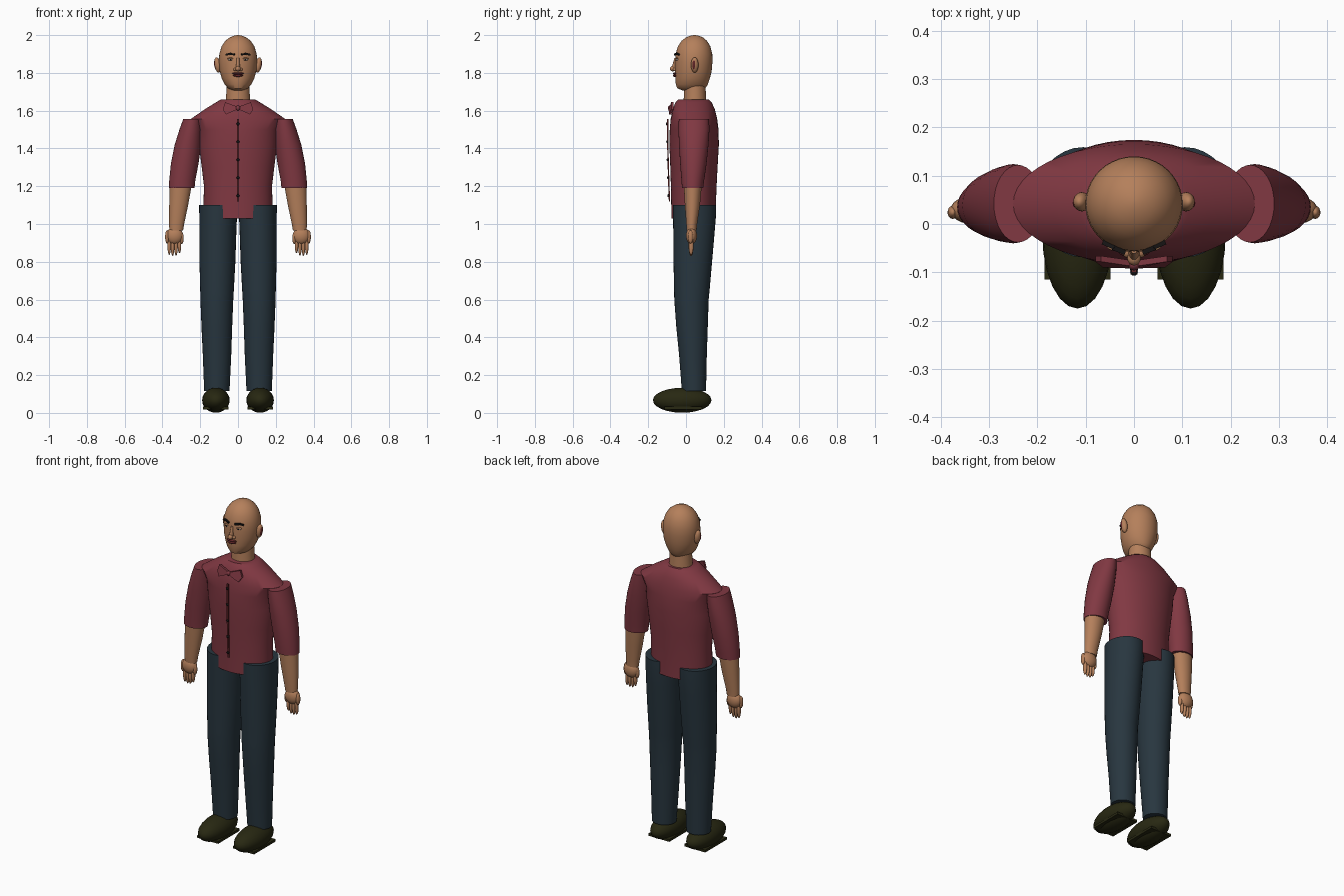
import bpy, bmesh, math
from mathutils import Matrix, Vector


def material(name, rgb):
    m = bpy.data.materials.new(name)
    m.diffuse_color = (*rgb, 1)
    return m


SKIN = material("skin", (0.46, 0.215, 0.105))
SHIRT = material("shirt red", (0.22, 0.04, 0.055))
TROUSERS = material("trouser blue", (0.021, 0.037, 0.050))
SHOE = material("shoe olive", (0.021, 0.021, 0.006))
BLACK = material("black", (0.008, 0.007, 0.007))
LIPS = material("lip red", (0.13, 0.02, 0.022))
WHITE = material("eye white", (0.6, 0.55, 0.5))


def finish(name, bm, mat, angle=40):
    bmesh.ops.recalc_face_normals(bm, faces=bm.faces)
    me = bpy.data.meshes.new(name)
    bm.to_mesh(me)
    bm.free()
    me.materials.append(mat)
    for p in me.polygons:
        p.use_smooth = True
    me.set_sharp_from_angle(angle=math.radians(angle))
    ob = bpy.data.objects.new(name, me)
    bpy.context.collection.objects.link(ob)
    return ob


def loft(name, rings, mat, n=32, side=1):
    """Closed tube through elliptical rings (z, cx, cy, rx, ry)."""
    bm = bmesh.new()
    loops = []
    for z, cx, cy, rx, ry in rings:
        loops.append([bm.verts.new((side * cx + rx * math.cos(t), cy + ry * math.sin(t), z))
                      for t in (2 * math.pi * i / n for i in range(n))])
    for a, b in zip(loops, loops[1:]):
        for i in range(n):
            j = (i + 1) % n
            bm.faces.new((a[i], a[j], b[j], b[i]))
    bm.faces.new(loops[0])
    bm.faces.new(loops[-1])
    return finish(name, bm, mat)


def ball(name, centre, radii, mat, seg=24, rot=None):
    bm = bmesh.new()
    bmesh.ops.create_uvsphere(bm, u_segments=seg, v_segments=seg // 2, radius=1)
    m = Matrix.Translation(centre) @ (rot or Matrix()) @ Matrix.Diagonal((*radii, 1))
    bmesh.ops.transform(bm, matrix=m, verts=bm.verts)
    return finish(name, bm, mat, 60)


def box(name, centre, size, mat, rot=None):
    bm = bmesh.new()
    bmesh.ops.create_cube(bm, size=1)
    m = Matrix.Translation(centre) @ (rot or Matrix()) @ Matrix.Diagonal((*size, 1))
    bmesh.ops.transform(bm, matrix=m, verts=bm.verts)
    return finish(name, bm, mat)


def prism(name, points, thick, mat):
    """Thin plate from a 3D outline, pushed back along y."""
    bm = bmesh.new()
    f = bm.faces.new([bm.verts.new(p) for p in points])
    r = bmesh.ops.extrude_face_region(bm, geom=[f])
    bmesh.ops.translate(bm, vec=(0, thick, 0),
                        verts=[v for v in r["geom"] if isinstance(v, bmesh.types.BMVert)])
    return finish(name, bm, mat)


# shirt body, with overhanging shoulder edge
loft("shirt_body", [
    (1.03, 0, .040, .175, .118), (1.10, 0, .040, .183, .118), (1.20, 0, .041, .180, .121),
    (1.30, 0, .042, .192, .125), (1.42, 0, .043, .207, .131), (1.50, 0, .043, .214, .129),
    (1.556, 0, .042, .250, .123), (1.61, 0, .041, .172, .111), (1.645, 0, .040, .115, .095),
    (1.66, 0, .040, .090, .080)], SHIRT, 48)

# neck and head
loft("neck", [(1.64, 0, .047, .066, .060), (1.69, 0, .047, .062, .058),
              (1.76, 0, .047, .060, .056)], SKIN)
head = [(1.708, .030, .035, .050), (1.718, .028, .052, .074), (1.74, .031, .071, .085),
        (1.77, .035, .086, .091), (1.81, .039, .097, .097), (1.86, .041, .101, .099),
        (1.90, .042, .099, .097), (1.94, .043, .087, .086), (1.97, .044, .067, .067),
        (1.989, .045, .042, .043), (1.998, .045, .017, .018), (2.0, .045, .004, .004)]
loft("head", [(z, 0, cy, rx, ry) for z, cy, rx, ry in head], SKIN, 40)

# nose and mouth
loft("nose_bridge", [(1.812, 0, -.060, .013, .020), (1.835, 0, -.060, .010, .014),
                     (1.88, 0, -.053, .007, .008)], SKIN, 16)
ball("nose_tip", (0, -.071, 1.822), (.014, .015, .014), SKIN, 16)
ball("upper_lip", (0, -.058, 1.797), (.032, .011, .006), LIPS, 16)
ball("lower_lip", (0, -.058, 1.786), (.027, .012, .007), LIPS, 16)

for s, tag in ((-1, "left"), (1, "right")):
    # face details
    ball("nostril_" + tag, (s * .014, -.058, 1.818), (.010, .012, .009), SKIN, 12)
    ball("eye_" + tag, (s * .038, -.046, 1.870), (.014, .008, .006), WHITE, 16)
    ball("pupil_" + tag, (s * .038, -.052, 1.870), (.005, .004, .005), BLACK, 12)
    ball("upper_eyelid_" + tag, (s * .038, -.047, 1.876), (.018, .009, .005), SKIN, 12)
    for k, (x, y, z, tilt) in enumerate(((.031, -.054, 1.899, -.15), (.052, -.043, 1.899, .25))):
        rot = Matrix.Rotation(s * .4, 4, 'Z') @ Matrix.Rotation(s * tilt, 4, 'Y')
        box(f"eyebrow_{tag}_{k}", (s * x, y, z), (.027, .010, .009), BLACK, rot)
    # ears with a dark inner fold
    ball("ear_" + tag, (s * .108, .046, 1.842), (.017, .020, .041), SKIN, 20,
         Matrix.Rotation(s * .15, 4, 'Y'))
    ball("ear_fold_" + tag, (s * .119, .043, 1.842), (.007, .010, .026), LIPS, 16,
         Matrix.Rotation(s * .15, 4, 'Y'))

    # sleeve, forearm
    loft("sleeve_" + tag, [
        (1.19, .298, .035, .068, .056), (1.23, .295, .036, .069, .060),
        (1.32, .282, .039, .073, .070), (1.42, .265, .041, .070, .078),
        (1.50, .250, .042, .060, .082), (1.555, .240, .042, .050, .080)], SHIRT, 32, s)
    loft("forearm_" + tag, [
        (.965, .327, .030, .036, .026), (1.00, .325, .030, .040, .029),
        (1.10, .314, .034, .050, .040), (1.21, .303, .036, .059, .048)], SKIN, 28, s)

    # hand with four fingers and a thumb
    ball("palm_" + tag, (s * .335, .029, .938), (.045, .029, .046), SKIN)
    for k in range(4):
        x = .310 + k * .018
        tip = (.845, .832, .830, .836)[k]
        ball(f"finger_{tag}_{k}", (s * x, .027, (tip + .93) / 2),
             (.0095, .013, (.93 - tip) / 2), SKIN, 14)
    ball("thumb_" + tag, (s * .375, .024, .932), (.011, .014, .036), SKIN, 14)
    ball("hand_heel_" + tag, (s * .298, .027, .925), (.011, .014, .032), SKIN, 14)

    # trouser leg
    loft("trouser_leg_" + tag, [
        (.115, .112, .042, .067, .064), (.30, .111, .037, .075, .073),
        (.45, .112, .032, .081, .083), (.60, .112, .029, .087, .091),
        (.65, .111, .031, .089, .094), (.80, .109, .036, .095, .102),
        (.95, .107, .042, .098, .109), (1.05, .105, .045, .100, .114),
        (1.10, .105, .045, .101, .114)], TROUSERS, 32, s)

    # shoe and flat sole
    ball("shoe_" + tag, (s * .117, -.020, .067), (.073, .155, .066), SHOE, 24)
    box("sole_" + tag, (s * .117, -.015, .026), (.136, .200, .014), SHOE)

    # bow tie wing
    prism("bow_wing_" + tag, [(s * .006, -.087, 1.622), (s * .068, -.078, 1.645),
                              (s * .080, -.078, 1.607), (s * .064, -.090, 1.580),
                              (s * .006, -.092, 1.606)], .012, SHIRT)

# bow knot, button strip and buttons
ball("bow_knot", (0, -.085, 1.614), (.012, .011, .014), SHIRT, 16)
strip = [(1.555, -.100), (1.42, -.100), (1.30, -.097), (1.20, -.094), (1.12, -.091)]
for k, ((z0, y0), (z1, y1)) in enumerate(zip(strip, strip[1:])):
    prism(f"button_strip_{k}", [(-.005, y0, z0), (.005, y0, z0), (.005, y1, z1), (-.005, y1, z1)],
          .007, LIPS)
for k in range(5):
    z = 1.15 + k * .095
    ball(f"button_{k}", (0, -.093 - .002 * k, z), (.008, .006, .008), BLACK, 12)
